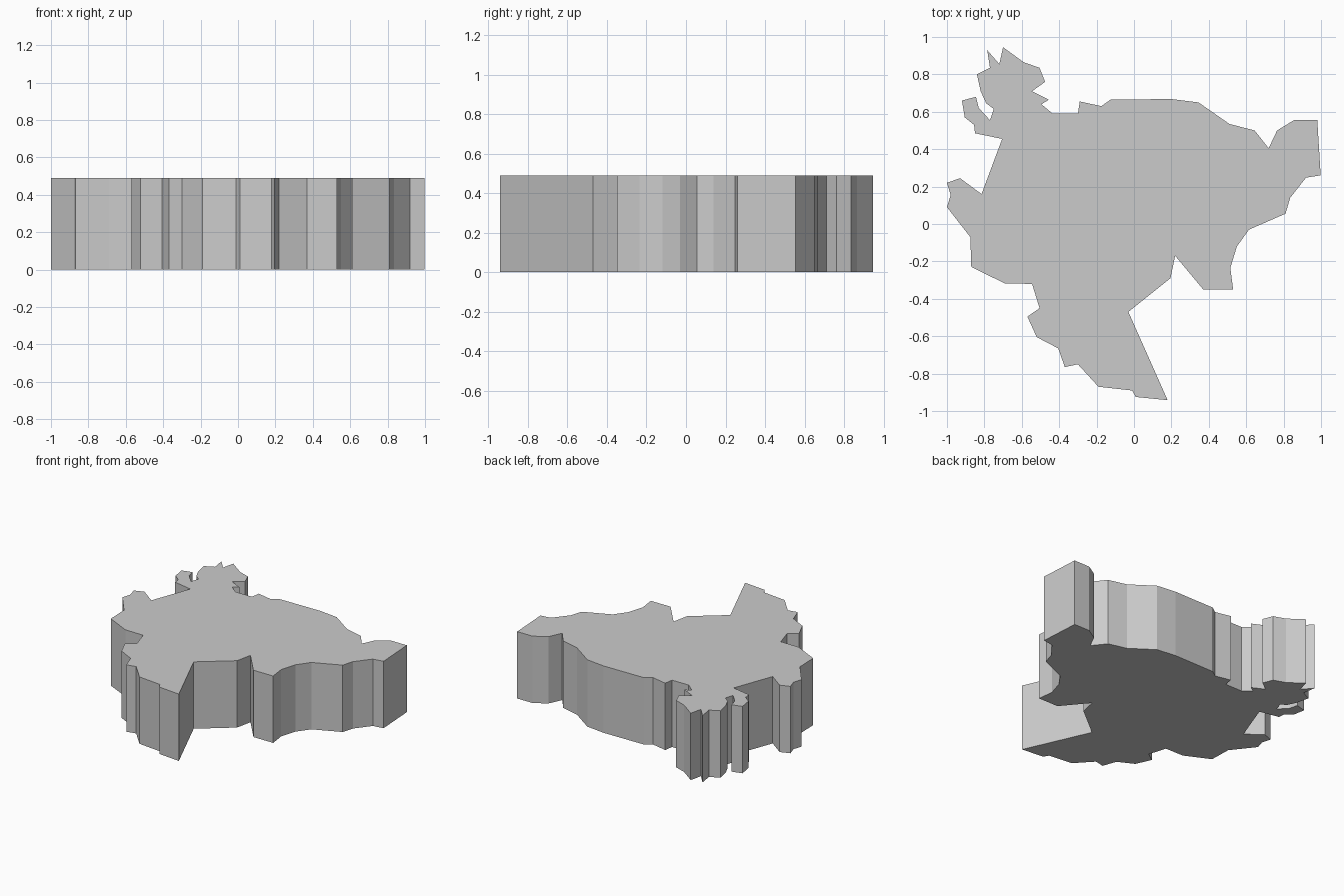
import bpy, bmesh

HEIGHT = 0.49

# Outline of the slab seen from above, clockwise from the northern tip
OUTLINE = [
    # north knob and its right-hand notches
    (-.70, .945), (-.59, .865), (-.505, .835), (-.475, .76), (-.545, .71),
    (-.455, .665), (-.495, .64), (-.435, .59), (-.30, .59), (-.29, .655),
    # long top edge
    (-.175, .63), (-.125, .665), (.20, .668), (.345, .65), (.51, .535), (.645, .50),
    # east arm
    (.72, .405), (.765, .50), (.855, .555), (.98, .555), (.998, .26),
    (.92, .248), (.835, .14), (.81, .055),
    # south-east lobe
    (.615, -.03), (.55, -.12), (.515, -.235), (.53, -.35), (.37, -.35),
    (.22, -.17), (.195, -.29),
    # south spur
    (-.03, -.47), (.18, -.942), (.01, -.925), (-.01, -.89), (-.19, -.87),
    (-.30, -.75), (-.37, -.765), (-.405, -.665), (-.52, -.605), (-.57, -.495),
    # west side
    (-.505, -.45), (-.545, -.32), (-.69, -.318), (-.87, -.23), (-.875, -.07),
    (-1, .09), (-.98, .155), (-1, .22), (-.93, .245), (-.815, .16),
    # north-west hook
    (-.705, .455), (-.85, .485), (-.855, .53), (-.905, .57), (-.92, .66),
    (-.845, .68), (-.83, .62), (-.77, .555), (-.75, .615), (-.79, .645),
    (-.82, .71), (-.84, .80), (-.77, .835), (-.785, .93), (-.72, .855),
]

# Fill the outline and extrude it into a solid slab
bm = bmesh.new()
base = bm.faces.new([bm.verts.new((x, y, 0)) for x, y in OUTLINE])
top = bmesh.ops.extrude_face_region(bm, geom=[base], use_keep_orig=True)
bmesh.ops.translate(bm, vec=(0, 0, HEIGHT),
                    verts=[g for g in top["geom"] if isinstance(g, bmesh.types.BMVert)])
bmesh.ops.recalc_face_normals(bm, faces=bm.faces)

mesh = bpy.data.meshes.new("map_slab")
bm.to_mesh(mesh)
bm.free()
bpy.context.collection.objects.link(bpy.data.objects.new("map_slab", mesh))
